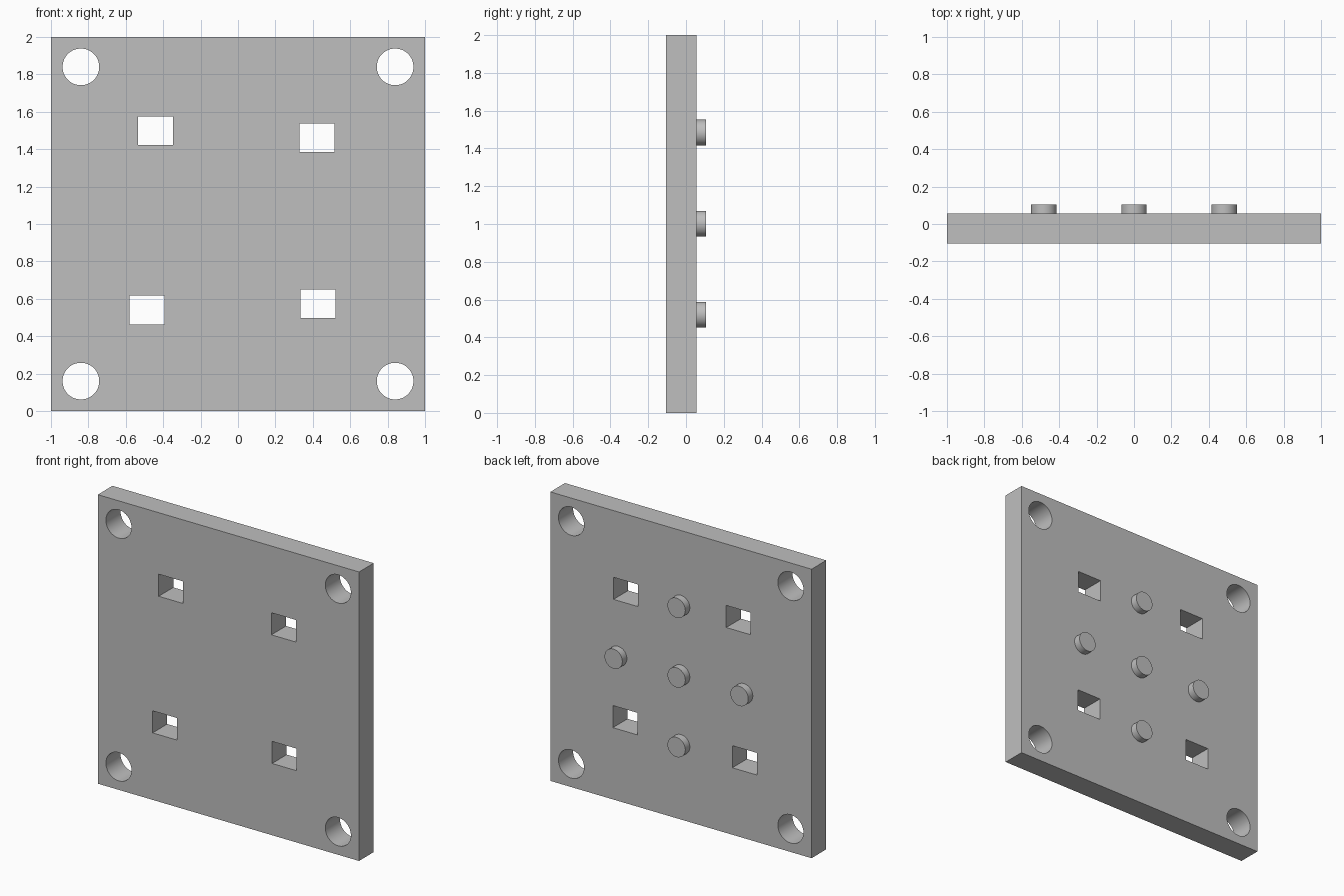
import bpy
from math import radians

cube = bpy.data.objects.get("Cube")
if cube:
    bpy.data.objects.remove(cube, do_unlink=True)

FRONT, BACK, PEG_END = -0.105, 0.055, 0.105
MID, DEPTH = (FRONT + BACK) / 2, BACK - FRONT

grey = bpy.data.materials.new("plain_grey")
grey.use_nodes = True
colour = (0.52, 0.52, 0.52, 1)
grey.diffuse_color = colour
grey.node_tree.nodes["Principled BSDF"].inputs["Base Color"].default_value = colour


def box(name, x, z, width, height, depth):
    bpy.ops.mesh.primitive_cube_add(size=1, location=(x, MID, z))
    ob = bpy.context.object
    ob.name = name
    ob.scale = (width, depth, height)
    bpy.ops.object.transform_apply(location=False, rotation=False, scale=True)
    ob.data.materials.append(grey)
    return ob


def rod(name, x, z, radius, y0, y1):
    bpy.ops.mesh.primitive_cylinder_add(
        vertices=64, radius=radius, depth=y1 - y0,
        location=(x, (y0 + y1) / 2, z), rotation=(radians(90), 0, 0))
    ob = bpy.context.object
    ob.name = name
    ob.data.materials.append(grey)
    return ob


def smooth(ob):
    bpy.ops.object.select_all(action='DESELECT')
    ob.select_set(True)
    bpy.context.view_layer.objects.active = ob
    bpy.ops.object.shade_smooth_by_angle(angle=radians(30))


def cut(target, cutter):
    cutter.hide_render = True
    mod = target.modifiers.new("cut", 'BOOLEAN')
    mod.operation = 'DIFFERENCE'
    mod.solver = 'EXACT'
    mod.object = cutter
    bpy.context.view_layer.objects.active = target
    bpy.ops.object.modifier_apply(modifier=mod.name)
    bpy.data.objects.remove(cutter, do_unlink=True)


# Square base plate
plate = box("base_plate", 0, 1, 2, 2, DEPTH)

# Round mounting holes in the corners
for sx in (-1, 1):
    for sz in (-1, 1):
        cut(plate, rod("hole_cutter", sx * 0.84, 1 + sz * 0.84, 0.098,
                       FRONT - 0.1, BACK + 0.1))

# Rectangular slots, slightly irregular in position
for x, z in ((-0.44, 1.498), (0.423, 1.462), (-0.487, 0.54), (0.428, 0.573)):
    cut(plate, box("slot_cutter", x, z, 0.187, 0.153, DEPTH + 0.2))
smooth(plate)

# Cross of short pegs on the back
pegs = {"centre": (0, 0), "left": (1, 0), "right": (-1, 0),
        "upper": (0, 1), "lower": (0, -1)}
for side, (dx, dz) in pegs.items():
    smooth(rod(side + "_peg", dx * 0.482, 1.002 + dz * 0.482, 0.068,
               BACK - 0.01, PEG_END))
